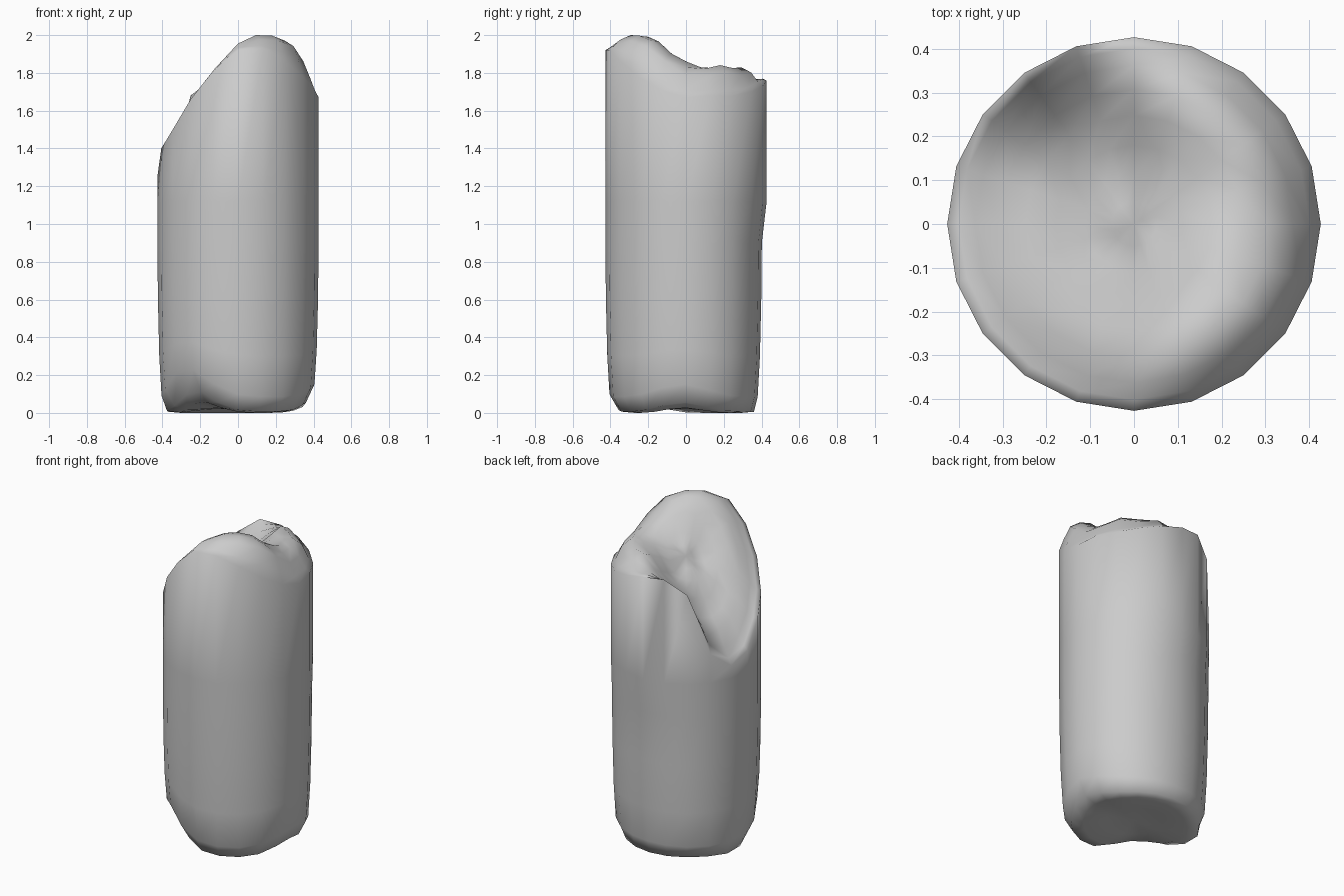
import bpy, bmesh
from math import sin, cos, pi, exp, radians, hypot

if "Cube" in bpy.data.objects:
    bpy.data.objects.remove(bpy.data.objects["Cube"])

SEG = 20
R = 0.427

# height of the broken rim, every 18 degrees from +x
RIM = [1.67, 1.68, 1.68, 1.70, 1.73, 1.76, 1.77, 1.68, 1.3, 1.2,
       1.25, 1.4, 1.5, 1.66, 1.81, 1.92, 1.92, 1.86, 1.78, 1.71]
angles = [2 * pi * i / SEG for i in range(SEG)]

# heights inside the rim: front ridge, back bump, pit and left trough
INNER = [(.02, -.37, 1.97), (.19, -.32, 1.98), (.29, -.24, 1.96), (.35, -.1, 1.87),
         (.36, .06, 1.81), (.1, -.28, 2.0), (.2, -.2, 2.0), (.2, -.04, 1.88),
         (.26, .08, 1.81), (.25, .22, 1.86), (.08, .31, 1.85), (.1, .17, 1.79),
         (-.08, .28, 1.64), (-.05, .12, 1.62), (-.25, .15, 1.38), (-.25, 0, 1.46),
         (-.1, -.05, 1.65), (.07, .02, 1.76), (-.1, -.25, 1.84), (-.25, -.18, 1.6)]
TOP = [(R * cos(a), R * sin(a), z) for a, z in zip(angles, RIM)] + INNER


def top_height(x, y):
    num = den = 0
    for px, py, pz in TOP:
        w = 1 / (hypot(x - px, y - py) + 0.015) ** 4
        num += w * pz
        den += w
    return num / den


def bump(a, centre, width):
    d = (a - radians(centre) + pi) % (2 * pi) - pi
    return exp(-(d / radians(width)) ** 2)


# bottom and wall profile (radius, height, chip lift, chip inset)
WALL = [(.16, .02, .01, 0), (.29, .002, .06, 0), (.36, .008, .11, .03), (.405, .085, .15, 0),
        (.417, .3, .08, 0), (.424, .6, 0, 0), (R, .9, 0, 0), (R, 1.12, 0, 0)]
CAP = [.94, .85, .72, .58, .42, .26, .12]

bm = bmesh.new()
rings = []

# worn walls: chips at the front-left and right foot, hollow back, left toe
for k, (r, z, lift, inset) in enumerate(WALL):
    ring = []
    for a in angles:
        g = bump(a, 228, 27)
        side = bump(a, -3, 26)
        toe = 0.03 * bump(a, 165, 20) if k in (1, 2) else 0
        hollow = 0.026 * bump(a, 85, 40) * (1 if .05 < z < 1 else 0)
        rr = r - inset * g + toe - hollow
        ring.append(bm.verts.new((rr * cos(a), rr * sin(a), z + lift * (g + 0.45 * side))))
    rings.append(ring)

# rim and broken top surface
for f in [1] + CAP:
    ring = []
    for a, z in zip(angles, RIM):
        x, y = R * f * cos(a), R * f * sin(a)
        ring.append(bm.verts.new((x, y, z if f == 1 else top_height(x, y))))
    rings.append(ring)

for lo, hi in zip(rings, rings[1:]):
    for i in range(SEG):
        j = (i + 1) % SEG
        bm.faces.new((lo[i], lo[j], hi[j], hi[i]))

# close the centre of the underside and of the top
under = bm.verts.new((0, 0, .025))
peak = bm.verts.new((0, 0, top_height(0, 0)))
for i in range(SEG):
    j = (i + 1) % SEG
    bm.faces.new((under, rings[0][j], rings[0][i]))
    bm.faces.new((peak, rings[-1][i], rings[-1][j]))

# soften the broken surface, then bring crest and foot to exact height
cap = [v for ring in rings[len(WALL) + 1:] for v in ring] + [peak]
for _ in range(2):
    bmesh.ops.smooth_vert(bm, verts=cap, factor=0.35, use_axis_z=True)
rise = 2.0 - max(v.co.z for v in cap)
for v in cap:
    v.co.z += rise * max(0, min(1, (v.co.z - 1.6) / 0.3))
foot = min(v.co.z for v in bm.verts)
for ring in rings[:3]:
    for v in ring:
        v.co.z -= foot

bmesh.ops.recalc_face_normals(bm, faces=bm.faces)
mesh = bpy.data.meshes.new("broken_stone_pillar")
bm.to_mesh(mesh)
bm.free()
pillar = bpy.data.objects.new("broken_stone_pillar", mesh)
bpy.context.collection.objects.link(pillar)
bpy.context.view_layer.objects.active = pillar
pillar.select_set(True)
bpy.ops.object.shade_smooth_by_angle(angle=radians(100))
